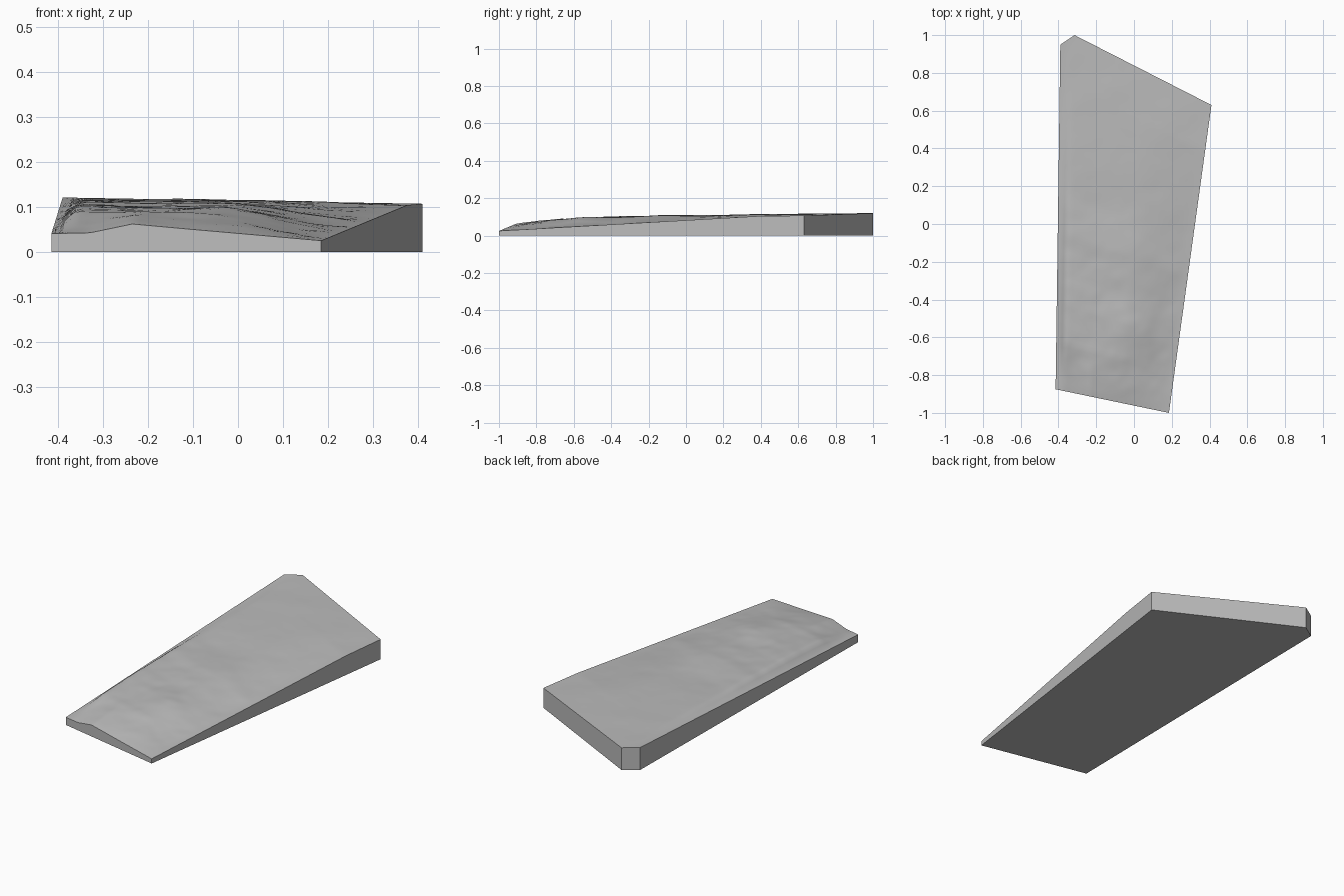
import bpy
import bmesh
from mathutils import Vector, noise

if "Cube" in bpy.data.objects:
    bpy.data.objects.remove(bpy.data.objects["Cube"], do_unlink=True)


def along(points, t):
    """Value of a polyline of (parameter, value) pairs at t."""
    for (a, p), (b, q) in zip(points, points[1:]):
        if t <= b:
            return p + (q - p) * ((t - a) / (b - a))
    return points[-1][1]


def ease(t):
    t = max(0.0, min(1.0, t))
    return t * t * (3 - 2 * t)


# Plan outline: front edge, and back edge with a clipped corner
FRONT = [(0, Vector((-0.415, -0.875))), (1, Vector((0.185, -1.0)))]
BACK = [(0, Vector((-0.39, 0.95))), (0.1, Vector((-0.315, 1.0))),
        (1, Vector((0.41, 0.63)))]
# Rim heights, and how far the ground swells above the rim towards the back
FRONT_RIM = [(0, 0.041), (0.14, 0.042), (0.3, 0.062), (0.52, 0.05), (1, 0.025)]
LEFT_RIM = [(0, 0.041), (1, 0.121)]
RIGHT_RIM = [(0, 0.025), (0.85, 0.104), (1, 0.107)]
SWELL = [(0, 0), (0.07, 0.02), (0.13, 0.039), (0.24, 0.044), (0.32, 0.036),
         (0.44, 0.037), (0.55, 0.025), (0.75, 0.016), (1, 0)]


def ground(u, v):
    p = along(FRONT, u).lerp(along(BACK, u), v)
    left, right = along(LEFT_RIM, v), along(RIGHT_RIM, v)
    z = left + (right - left) * u
    # The lumpy front rim fades out a short way back
    flat_front = 0.041 - 0.016 * u
    z += (along(FRONT_RIM, u) - flat_front) * (1 - ease(v / 0.15))
    # Steep bank on the left, gentler fall on the right
    z += along(SWELL, v) * ease(u / 0.09) * ease((1 - u) / 0.45)
    # Bumps, rougher near the front, vanishing at the rim
    inside = min(1, u / 0.08, (1 - u) / 0.08, v / 0.05, (1 - v) / 0.08)
    rough = 0.006 - 0.004 * ease((v - 0.2) / 0.5)
    bump = noise.fractal(Vector((p.x * 5, p.y * 5, 1.7)), 1.0, 2.0, 3)
    return Vector((p.x, p.y, z + bump * rough * max(0, inside)))


# Uneven ground surface
bm = bmesh.new()
bmesh.ops.create_grid(bm, x_segments=40, y_segments=90, size=0.5)
for vert in bm.verts:
    vert.co = ground(vert.co.x + 0.5, vert.co.y + 0.5)

# Upright side walls and flat underside
rim = [e for e in bm.edges if e.is_boundary]
walls = bmesh.ops.extrude_edge_only(bm, edges=rim)["geom"]
for item in walls:
    if isinstance(item, bmesh.types.BMVert):
        item.co.z = 0
base = [e for e in bm.edges if e.is_boundary]
bmesh.ops.contextual_create(bm, geom=base)
bmesh.ops.recalc_face_normals(bm, faces=bm.faces)

mesh = bpy.data.meshes.new("terrain_slab")
bm.to_mesh(mesh)
bm.free()
slab = bpy.data.objects.new("terrain_slab", mesh)
bpy.context.collection.objects.link(slab)

# Single plain grey
grey = bpy.data.materials.new("plain_grey")
grey.use_nodes = True
colour = (0.5, 0.5, 0.5, 1)
grey.diffuse_color = colour
grey.node_tree.nodes["Principled BSDF"].inputs["Base Color"].default_value = colour
mesh.materials.append(grey)

bpy.context.view_layer.objects.active = slab
slab.select_set(True)
bpy.ops.object.shade_smooth_by_angle(angle=0.6)
